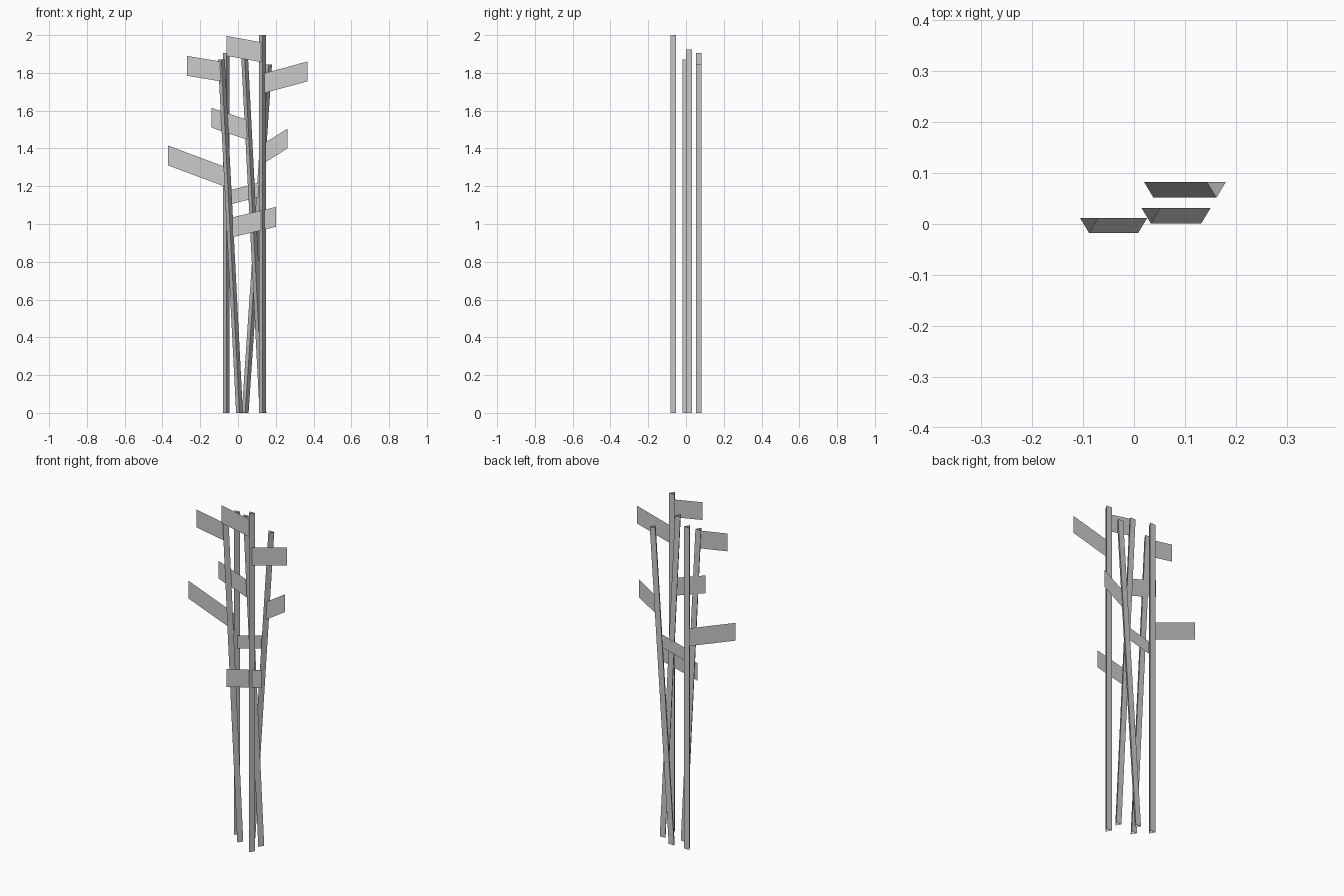
import bpy

if "Cube" in bpy.data.objects:
    bpy.data.objects.remove(bpy.data.objects["Cube"])

W = 0.018   # half width of the triangular post section
H = 0.030   # depth of the section, apex facing the front


def mesh_object(name, verts, faces):
    me = bpy.data.meshes.new(name)
    me.from_pydata(verts, [], faces)
    me.update()
    ob = bpy.data.objects.new(name, me)
    bpy.context.collection.objects.link(ob)
    return ob


def post(name, x_bottom, x_top, y_front, height):
    """Open three-sided tube, sheared from x_bottom to x_top."""
    section = [(0, 0), (W, H), (-W, H)]
    verts = [(x + dx, y_front + dy, z)
             for x, z in ((x_bottom, 0), (x_top, height))
             for dx, dy in section]
    faces = [(i, (i + 1) % 3, (i + 1) % 3 + 3, i + 3) for i in range(3)]
    return mesh_object(name, verts, faces)


def board(name, y, x0, top0, x1, top1, h=0.105):
    """Thin upright sheet whose top edge runs from (x0, top0) to (x1, top1)."""
    verts = [(x0, y, top0 - h), (x1, y, top1 - h), (x1, y, top1), (x0, y, top0)]
    return mesh_object(name, verts, [(0, 1, 2, 3)])


# Posts: two upright, three leaning
post("upright_post_front", 0.130, 0.130, -0.082, 2.0)
post("upright_post_back", -0.062, -0.062, 0.052, 1.905)
post("leaning_post_left", 0.008, -0.088, -0.018, 1.87)
post("leaning_post_middle", 0.132, 0.033, 0.001, 1.925)
post("leaning_post_right", 0.038, 0.162, 0.052, 1.845)

# Boards on the front upright
board("board_top", -0.067, -0.06, 1.995, 0.125, 1.962)
board("board_upper_right", -0.067, 0.135, 1.797, 0.367, 1.86)
board("board_lower_cross", -0.067, -0.03, 1.035, 0.20, 1.09)

# Boards on the leaning posts
board("board_upper_left", -0.003, -0.27, 1.89, -0.09, 1.86)
board("board_middle_left", 0.016, -0.14, 1.615, 0.052, 1.55)
board("board_middle_right", 0.067, 0.135, 1.425, 0.262, 1.505)

# Boards on the back upright
board("board_long_left", 0.067, -0.37, 1.415, -0.062, 1.30)
board("board_short_cross", 0.067, -0.05, 1.177, 0.115, 1.22, 0.076)
